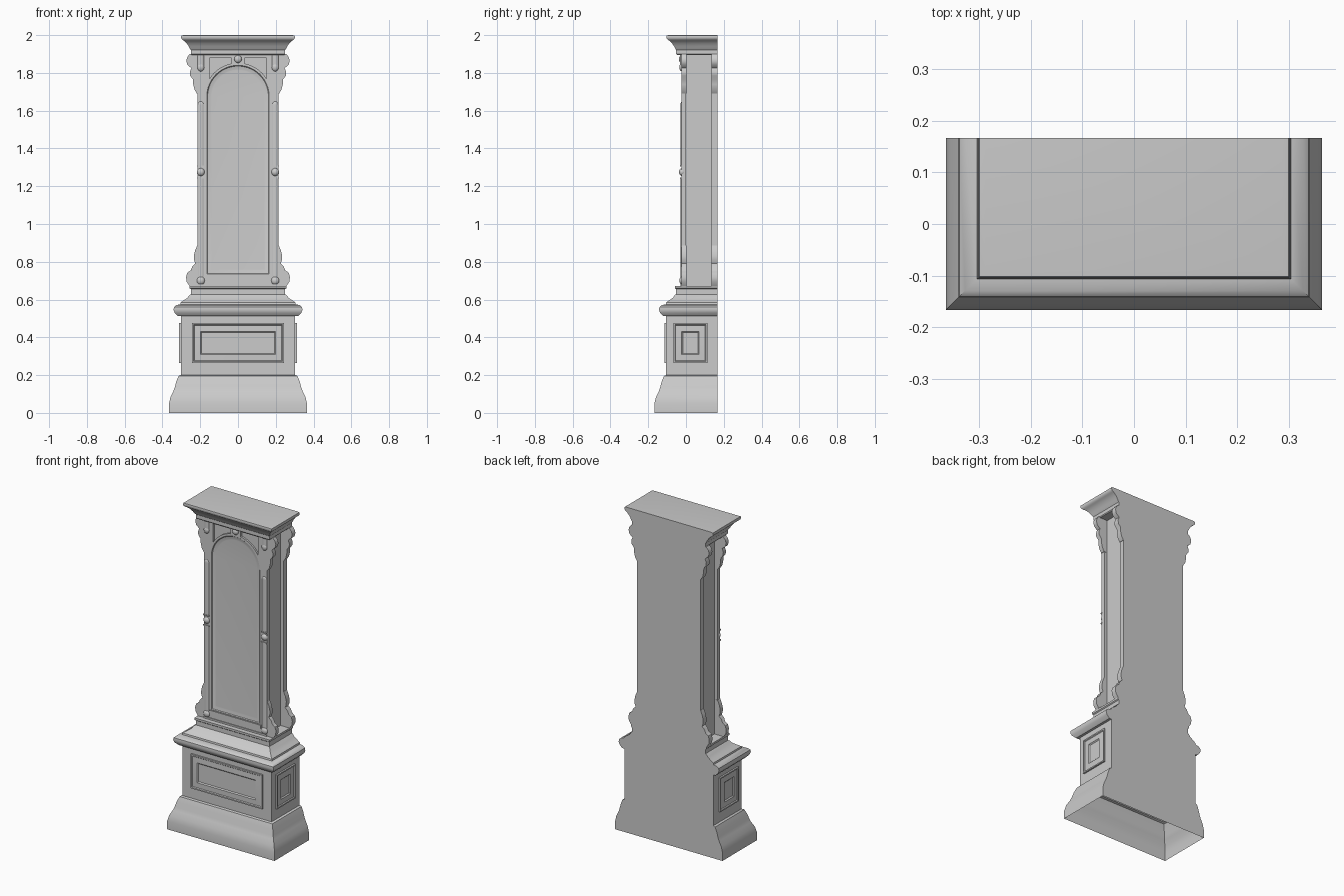
import bpy, bmesh, math
from mathutils import Matrix, Vector

if "Cube" in bpy.data.objects:
    bpy.data.objects.remove(bpy.data.objects["Cube"], do_unlink=True)

BACK = 0.167
FRAME_FRONT = -0.024

stone = bpy.data.materials.new("pale grey")
stone.use_nodes = True
stone.diffuse_color = (0.6, 0.6, 0.6, 1)
stone.node_tree.nodes["Principled BSDF"].inputs["Base Color"].default_value = (0.6, 0.6, 0.6, 1)


def finish(obj, smooth=True):
    obj.data.materials.clear()
    obj.data.materials.append(stone)
    bpy.ops.object.select_all(action='DESELECT')
    obj.select_set(True)
    bpy.context.view_layer.objects.active = obj
    if smooth:
        bpy.ops.object.shade_smooth_by_angle(angle=math.radians(35))
    return obj


def from_bmesh(name, bm):
    bmesh.ops.recalc_face_normals(bm, faces=bm.faces)
    mesh = bpy.data.meshes.new(name)
    bm.to_mesh(mesh)
    bm.free()
    obj = bpy.data.objects.new(name, mesh)
    bpy.context.collection.objects.link(obj)
    return finish(obj)


def loft(name, rings, cap_start=False, cap_end=True):
    """Bridge closed rings of points that all have the same count."""
    bm = bmesh.new()
    loops = [[bm.verts.new(p) for p in ring] for ring in rings]
    n = len(loops[0])
    for a, b in zip(loops, loops[1:]):
        for i in range(n):
            j = (i + 1) % n
            bm.faces.new((a[i], a[j], b[j], b[i]))
    if cap_start:
        bm.faces.new(loops[0])
    if cap_end:
        bm.faces.new(loops[-1])
    return from_bmesh(name, bm)


def moulding(name, profile, cap_start=False):
    """Mitred moulding on front and sides with a flat back."""
    rings = []
    for w, z in profile:
        f = 0.198 - w
        rings.append([(-w, BACK, z), (-w, f, z), (w, f, z), (w, BACK, z)])
    return loft(name, rings, cap_start)


def box(name, x, y, z):
    bm = bmesh.new()
    bmesh.ops.create_cube(bm, size=1)
    for v in bm.verts:
        v.co = Vector([(r[0] + r[1]) / 2 + c * (r[1] - r[0]) for r, c in zip((x, y, z), v.co)])
    return from_bmesh(name, bm)


def ball(name, x, y, z, rx, ry, rz):
    bm = bmesh.new()
    bmesh.ops.create_uvsphere(bm, u_segments=20, v_segments=12, radius=1)
    bm.transform(Matrix.Translation((x, y, z)) @ Matrix.Diagonal((rx, ry, rz, 1)))
    return from_bmesh(name, bm)


def rod(name, x, y, z0, z1, rx, ry):
    bm = bmesh.new()
    bmesh.ops.create_cone(bm, cap_ends=True, segments=20, radius1=1, radius2=1, depth=1)
    bm.transform(Matrix.Translation((x, y, (z0 + z1) / 2)) @ Matrix.Diagonal((rx, ry, z1 - z0, 1)))
    return from_bmesh(name, bm)


def plate(name, outlines, y0, y1):
    """Extruded x-z outline; further outlines become holes."""
    cu = bpy.data.curves.new(name, 'CURVE')
    cu.dimensions = '2D'
    cu.fill_mode = 'BOTH'
    cu.extrude = (y1 - y0) / 2
    for pts in outlines:
        sp = cu.splines.new('POLY')
        sp.points.add(len(pts) - 1)
        for p, (x, z) in zip(sp.points, pts):
            p.co = (x, z, 0, 1)
        sp.use_cyclic_u = True
    obj = bpy.data.objects.new(name, cu)
    bpy.context.collection.objects.link(obj)
    obj.rotation_euler.x = math.pi / 2
    obj.location.y = (y0 + y1) / 2
    bpy.ops.object.select_all(action='DESELECT')
    obj.select_set(True)
    bpy.context.view_layer.objects.active = obj
    bpy.ops.object.convert(target='MESH')
    return finish(bpy.context.object)


def arch(inset):
    r = 0.165 - inset
    pts = [(-r, 0.735 + inset), (r, 0.735 + inset)]
    return pts + [(r * math.cos(math.pi * i / 32), 1.675 + r * math.sin(math.pi * i / 32)) for i in range(33)]


def spandrel(s):
    pts = [(s * 0.035, 1.88), (s * 0.152, 1.88)]
    for i in range(11):
        x = 0.152 - i * 0.0117
        pts.append((s * x, 1.675 + math.sqrt(0.178 ** 2 - x * x)))
    return pts


def raised_panel(name, hw, hh, place):
    """Stepped rectangular frame with a sunken centre."""
    steps = [(0, -0.002), (0, 0.01), (0.008, 0.01), (0.012, 0.005), (0.044, 0.007), (0.05, 0.001)]
    rings = []
    for inset, h in steps:
        a, b = hw - inset, hh - inset
        rings.append([place(u, v, h) for u, v in ((-a, -b), (a, -b), (a, b), (-a, b))])
    loft(name, rings)


# Pedestal, open underneath
moulding("pedestal", [
    (0.365, 0), (0.365, 0.05), (0.357, 0.085), (0.342, 0.115), (0.335, 0.135), (0.327, 0.165),
    (0.315, 0.195), (0.303, 0.2), (0.303, 0.512), (0.318, 0.512), (0.335, 0.53), (0.341, 0.545),
    (0.339, 0.56), (0.328, 0.57), (0.305, 0.575), (0.303, 0.585), (0.285, 0.597), (0.267, 0.61),
    (0.256, 0.625), (0.25, 0.628), (0.25, 0.655), (0.256, 0.66), (0.256, 0.672)])
raised_panel("front_base_panel", 0.243, 0.105, lambda u, v, h: (u, -0.105 - h, 0.37 + v))
for side, s in (("left", 1), ("right", -1)):
    raised_panel(side + "_base_panel", 0.09, 0.105,
                 lambda u, v, h: (s * (0.303 + h), 0.023 + u, 0.37 + v))

# Case body with back corner posts
box("case_core", (-0.195, 0.195), (-0.013, BACK), (0.67, 1.9))
for side, s in (("left", 1), ("right", -1)):
    box(side + "_back_post", sorted((s * 0.19, s * 0.215)), (0.135, BACK), (0.67, 1.9))

# Front frame and arched door
w = 0.215
plate("front_frame", [[(-w, 0.67), (w, 0.67), (w, 1.9), (-w, 1.9)], arch(0), spandrel(1), spandrel(-1)],
      FRAME_FRONT, 0.0)
loft("arched_door_panel", [[(x, y, z) for x, z in arch(i)]
                           for i, y in ((0, FRAME_FRONT), (0.004, -0.019), (0.02, -0.015), (0.026, -0.0145))])
box("door_bottom_rail", (-0.175, 0.175), (-0.029, -0.02), (0.712, 0.73))
box("frame_foot", (-0.215, 0.215), (-0.029, -0.02), (0.67, 0.682))
ball("arch_boss", 0, -0.024, 1.873, 0.02, 0.014, 0.02)

# Scrolled brackets on the four upright corners
lower = [(0.2, 0.885), (0.216, 0.885), (0.227, 0.86), (0.234, 0.83), (0.233, 0.81), (0.226, 0.79),
         (0.242, 0.775), (0.25, 0.755), (0.268, 0.742), (0.275, 0.72), (0.272, 0.695), (0.256, 0.67), (0.2, 0.67)]
upper = [(0.2, 1.69), (0.217, 1.69), (0.23, 1.71), (0.237, 1.74), (0.238, 1.765), (0.253, 1.785),
         (0.255, 1.805), (0.247, 1.825), (0.268, 1.843), (0.274, 1.865), (0.268, 1.885), (0.255, 1.9), (0.2, 1.9)]
for side, s in (("left", 1), ("right", -1)):
    for level, shape in (("lower", lower), ("upper", upper)):
        pts = [(s * x, z) for x, z in shape]
        plate(f"{side}_{level}_front_bracket", [pts], FRAME_FRONT, 0.002)
        plate(f"{side}_{level}_back_bracket", [pts], 0.135, BACK)

# Colonnettes with beads, collars and drops
for side, s in (("left", 1), ("right", -1)):
    x = s * 0.197
    rod(side + "_lower_colonnette", x, -0.021, 0.72, 1.24, 0.017, 0.008)
    rod(side + "_upper_colonnette", x, -0.021, 1.31, 1.63, 0.017, 0.008)
    ball(side + "_colonnette_tip", x, -0.021, 1.63, 0.017, 0.008, 0.02)
    ball(side + "_middle_bead", x, -0.02, 1.275, 0.021, 0.017, 0.021)
    ball(side + "_foot_bead", x, -0.02, 0.7, 0.022, 0.015, 0.022)
    for z in (1.24, 1.304):
        box(side + "_collar", (x - 0.02, x + 0.02), (-0.031, -0.02), (z, z + 0.007))
    rod(side + "_drop", x, -0.022, 1.83, 1.895, 0.018, 0.01)
    ball(side + "_drop_end", x, -0.022, 1.83, 0.019, 0.013, 0.022)

# Cornice
moulding("cornice", [
    (0.246, 1.895), (0.25, 1.9), (0.25, 1.922), (0.256, 1.93), (0.262, 1.942), (0.272, 1.957),
    (0.285, 1.97), (0.292, 1.974), (0.299, 1.98), (0.302, 1.99), (0.3, 1.998), (0.288, 2.0)], cap_start=True)
